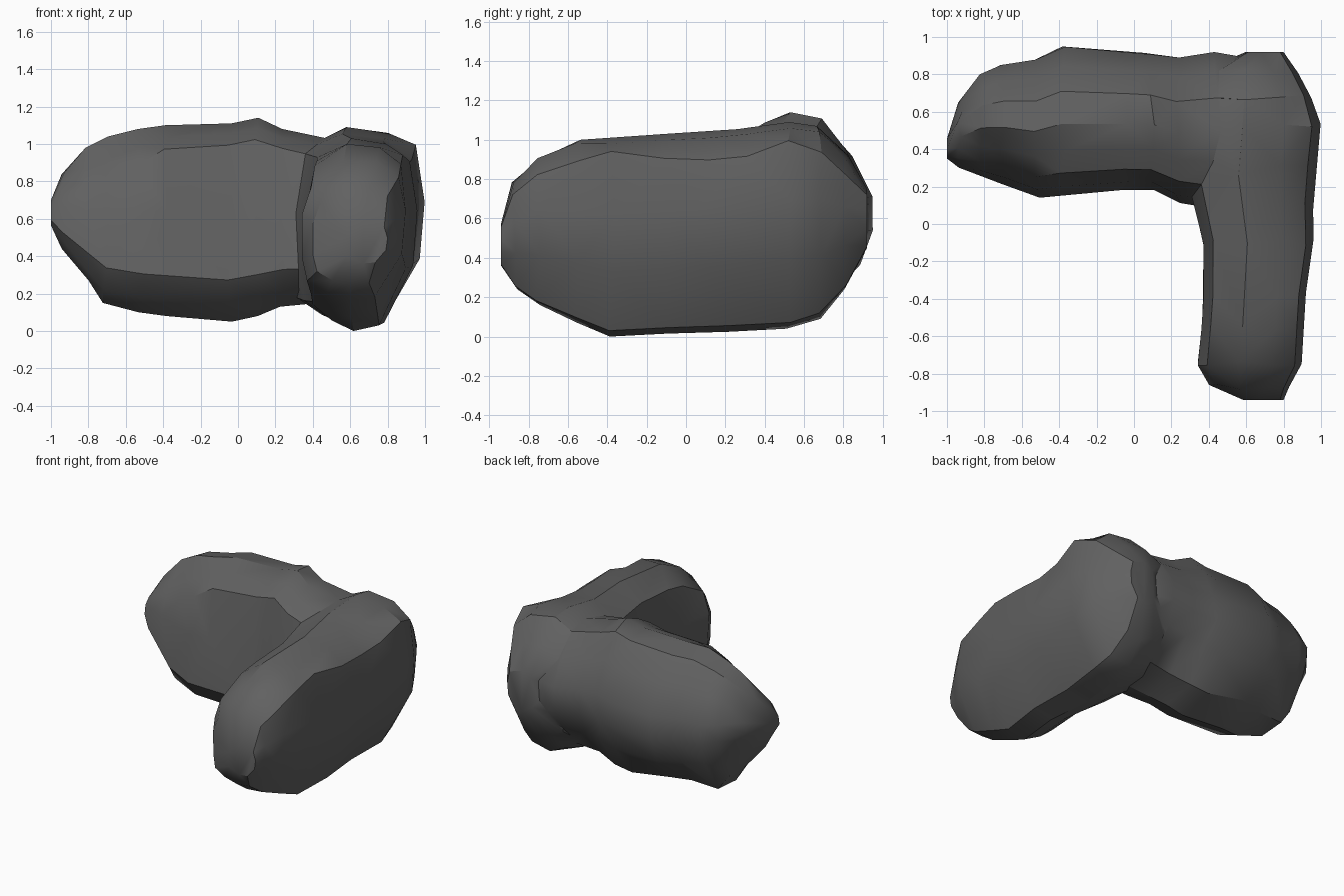
import bpy, bmesh, math, random

if "Cube" in bpy.data.objects:
    bpy.data.objects.remove(bpy.data.objects["Cube"])

random.seed(4)

# Outline of each arm in 0..1 across / up
LONG_SECTION = [(.38, 0), (.70, .05), (.92, .28), (1, .45), (1, .62), (.87, .82),
                (.70, .97), (.48, 1), (.30, .95), (.15, .89), (.06, .55), (0, .21), (.14, .08)]
SIDE_SECTION = [(.45, 0), (.70, .03), (.96, .33), (1, .62), (.93, .86), (.72, .97),
                (.40, 1), (.09, .90), (0, .60), (0, .30), (.05, .14), (.24, .055)]

# Stations: position along the arm, across min/max, height min/max
LONG = [(-1.0, .35, .45, .57, .70), (-.93, .30, .65, .44, .85), (-.81, .25, .80, .27, .98),
        (-.71, .21, .85, .15, 1.04), (-.52, .14, .88, .10, 1.08), (-.38, .15, .95, .08, 1.10),
        (-.04, .18, .92, .05, 1.11), (.10, .18, .91, .08, 1.14), (.24, .11, .89, .13, 1.08),
        (.42, .08, .92, .15, 1.04), (.72, .30, .87, .20, 1.0)]
SIDE = [(-.94, .58, .80, .36, .58), (-.87, .40, .83, .24, .80), (-.75, .34, .90, .16, .93),
        (-.55, .36, .91, .07, 1.01), (-.38, .37, .92, .0, 1.01), (-.10, .37, .96, .015, 1.03),
        (.10, .32, .96, .02, 1.04), (.30, .28, .98, .03, 1.06), (.52, .30, 1.0, .04, 1.09),
        (.68, .35, .95, .09, 1.07), (.82, .40, .88, .24, .92), (.92, .60, .80, .45, .75)]


def long_bulge(t, u, v):
    taper = max(0, min(1, (-.35 - t) / .35))
    if (u, v) == (.70, .05):      # lower rear edge: raised mid, full at the end
        v += .05 * math.exp(-((t + .3) / .25) ** 2) - .04 * math.exp(-((t + .72) / .12) ** 2)
    elif (u, v) == (.15, .89):    # upper front edge falls away to the outer end
        v -= .18 * taper
    elif (u, v) == (.30, .95):
        v -= .10 * taper
    return u, v


def side_bulge(t, u, v):
    front = max(0, min(1, (-.45 - t) / .3))
    if (u, v) == (.93, .86):      # crest on the upper outer edge
        v += .08 * math.exp(-((t + .32) / .18) ** 2) + .05 * math.exp(-((t - .52) / .1) ** 2)
    elif (u, v) == (.09, .90):    # upper inner edge falls away to the front
        v -= .11 * front
    elif (u, v) == (.40, 1):
        v -= .03 * front
    return u, v


def loft(name, stations, section, along_x, bulge, jitter=.008):
    bm = bmesh.new()
    rings = []
    for n, (s, a0, a1, z0, z1) in enumerate(stations):
        ring = []
        for p in section:
            u, v = bulge(s, *p)
            # small unevenness along the arm, except at the ends
            t = s + (random.uniform(-jitter, jitter) * 2 if 0 < n < len(stations) - 1 else 0)
            a = (a0 + a1) / 2 + (u - .5) * (a1 - a0) * (1 - random.uniform(0, jitter))
            z = z0 + v * (z1 - z0)
            ring.append(bm.verts.new((t, a, z) if along_x else (a, t, z)))
        rings.append(ring)
    n = len(section)
    for r, q in zip(rings, rings[1:]):
        for i in range(n):
            j = (i + 1) % n
            bm.faces.new((r[i], r[j], q[j], q[i]))
    bm.faces.new(rings[0])
    bm.faces.new(rings[-1])
    bmesh.ops.triangulate(bm, faces=bm.faces[:])
    bmesh.ops.recalc_face_normals(bm, faces=bm.faces[:])
    mesh = bpy.data.meshes.new(name)
    bm.to_mesh(mesh)
    bm.free()
    ob = bpy.data.objects.new(name, mesh)
    bpy.context.collection.objects.link(ob)
    return ob


# Two lumpy arms joined into one bent rock
rock = loft("bent_rock", LONG, LONG_SECTION, True, long_bulge)
side_arm = loft("side_arm", SIDE, SIDE_SECTION, False, side_bulge)
side_arm.hide_render = True

bpy.context.view_layer.objects.active = rock
rock.select_set(True)
union = rock.modifiers.new("union", 'BOOLEAN')
union.operation = 'UNION'
union.solver = 'EXACT'
union.object = side_arm
bpy.ops.object.modifier_apply(modifier="union")
bpy.data.objects.remove(side_arm)

# Irregular facets
facets = rock.modifiers.new("facets", 'DECIMATE')
facets.ratio = .75
bpy.ops.object.modifier_apply(modifier="facets")

# Stand on the ground
low = min(v.co.z for v in rock.data.vertices)
for v in rock.data.vertices:
    v.co.z -= low

stone = bpy.data.materials.new("dark_stone")
stone.diffuse_color = (.12, .12, .12, 1)
stone.use_nodes = True
stone.node_tree.nodes["Principled BSDF"].inputs["Base Color"].default_value = stone.diffuse_color
rock.data.materials.clear()
rock.data.materials.append(stone)
bpy.ops.object.shade_smooth_by_angle(angle=math.radians(32))
